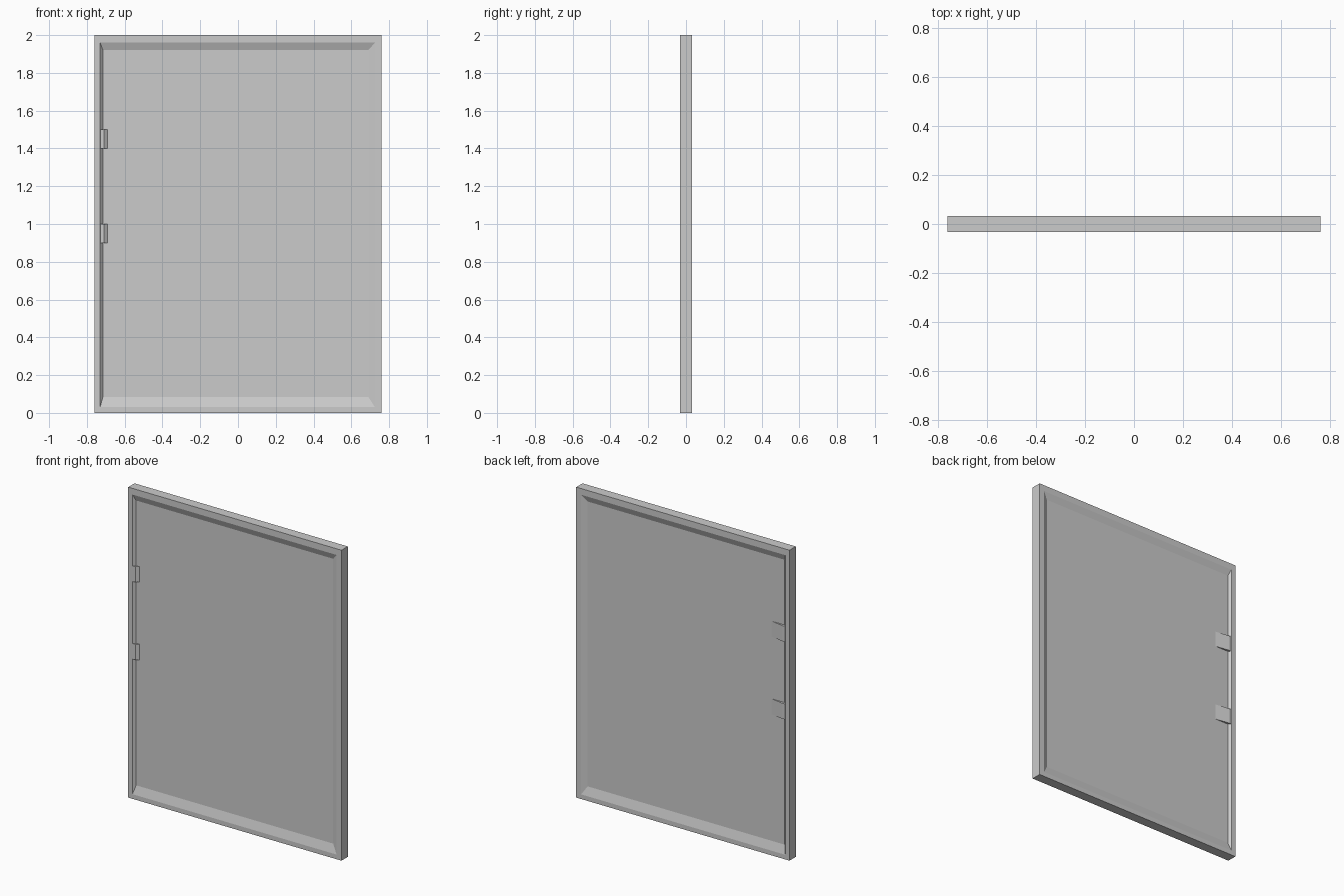
import bpy, bmesh

if "Cube" in bpy.data.objects:
    bpy.data.objects.remove(bpy.data.objects["Cube"])

Y = 0.032       # frame face distance from the middle
P = 0.016       # recessed panel face distance


def mesh_object(name, bm):
    bmesh.ops.recalc_face_normals(bm, faces=bm.faces)
    me = bpy.data.meshes.new(name)
    bm.to_mesh(me)
    bm.free()
    ob = bpy.data.objects.new(name, me)
    bpy.context.collection.objects.link(ob)
    return ob


def ring(bm, x0, x1, z0, z1, y):
    return [bm.verts.new(c) for c in
            ((x0, y, z0), (x1, y, z0), (x1, y, z1), (x0, y, z1))]


# framed slab: recessed panels on both faces with sloping frame edges
bm = bmesh.new()
edges = [(-0.76, 0.76, 0, 2), (-0.73, 0.725, 0.03, 1.96),
         (-0.715, 0.69, 0.085, 1.92)]
front = [ring(bm, *e, y) for e, y in zip(edges, (-Y, -Y, -P))]
back = [ring(bm, *e, y) for e, y in zip(edges, (Y, Y, P))]
loops = front[::-1] + back
for a, b in zip(loops, loops[1:]):
    for i in range(4):
        j = (i + 1) % 4
        bm.faces.new((a[i], a[j], b[j], b[i]))
# close each recess with its panel
bm.faces.new(front[-1])
bm.faces.new(back[-1])
mesh_object("framed_panel", bm)


def ramp(name, side, x0, x1, z0, z1):
    """Pad level with the frame at x0, sloping down to the panel at x1."""
    bm = bmesh.new()
    prof = ((x0, Y - 0.001), (x0 + 0.03, Y - 0.001), (x1, P), (x0, P - 0.004))
    lo = [bm.verts.new((x, side * y, z0)) for x, y in prof]
    hi = [bm.verts.new((x, side * y, z1)) for x, y in prof]
    bm.faces.new(lo)
    bm.faces.new(hi)
    for i in range(4):
        j = (i + 1) % 4
        bm.faces.new((lo[i], lo[j], hi[j], hi[i]))
    mesh_object(name, bm)


# pads that interrupt the groove along the hinge edge
for z0, z1 in ((0.9, 1.0), (1.4, 1.5)):
    ramp("front_hinge_pad", -1, -0.74, -0.69, z0, z1)
    ramp("back_hinge_pad", 1, -0.74, -0.62, z0, z1)
